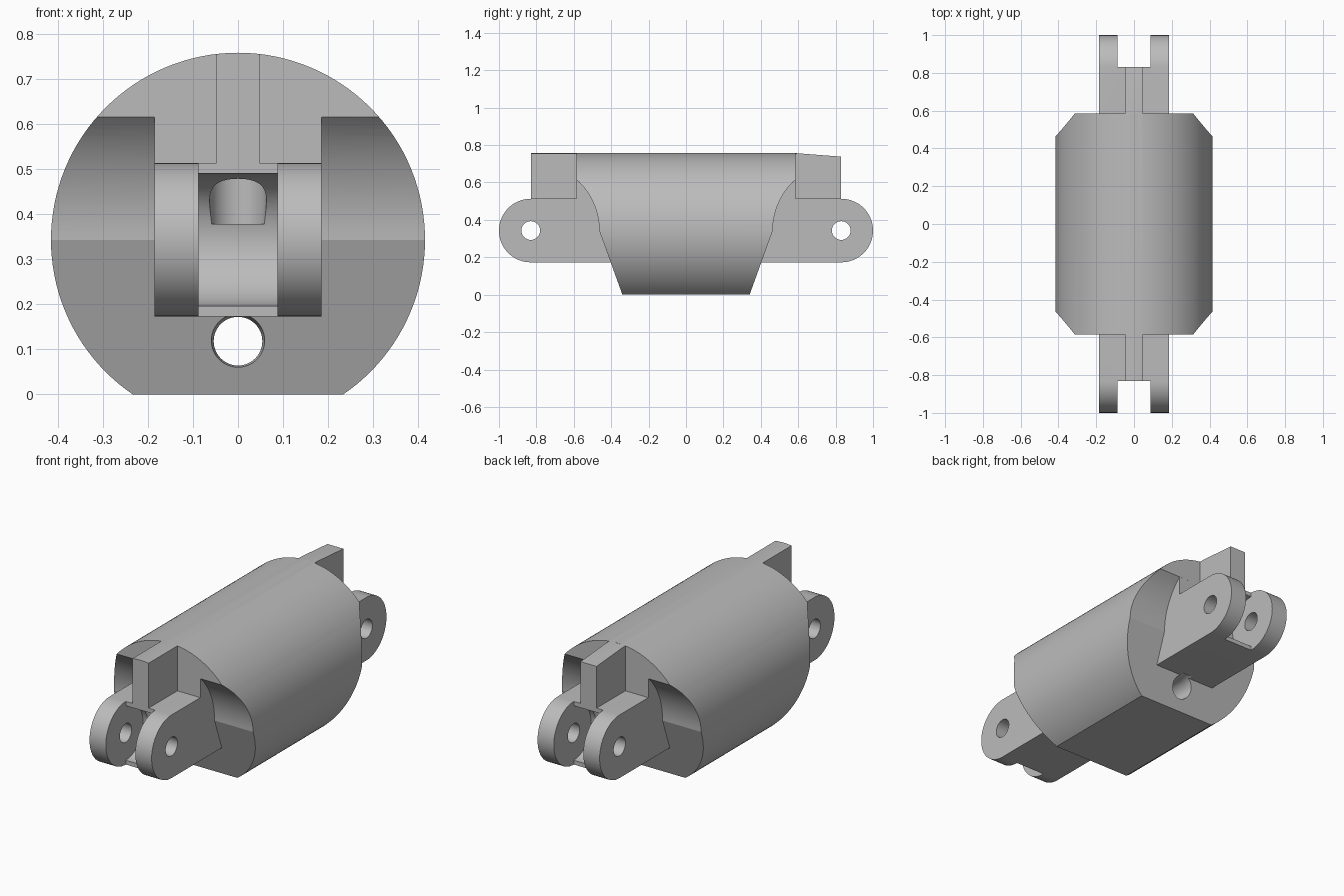
import bpy, bmesh
from math import cos, sin, pi, radians
from mathutils import Matrix

cube = bpy.data.objects.get("Cube")
if cube:
    bpy.data.objects.remove(cube, do_unlink=True)

AXIS_Z = 0.343      # height of the barrel axis and the pins
PIN_Y = 0.83        # distance of each pin from the centre
END_Y = 0.585       # flat end of the barrel
BARREL_R = 0.415

gray = bpy.data.materials.new("plain_gray")
gray.use_nodes = True
gray.diffuse_color = (0.5, 0.5, 0.5, 1)
gray.node_tree.nodes["Principled BSDF"].inputs["Base Color"].default_value = (0.5, 0.5, 0.5, 1)


def finish(name, bm):
    bmesh.ops.recalc_face_normals(bm, faces=bm.faces)
    mesh = bpy.data.meshes.new(name)
    bm.to_mesh(mesh)
    bm.free()
    mesh.materials.append(gray)
    obj = bpy.data.objects.new(name, mesh)
    bpy.context.collection.objects.link(obj)
    return obj


def prism(name, profile, half_width):
    """Extrude a (y, z) outline along x."""
    bm = bmesh.new()
    face = bm.faces.new([bm.verts.new((-half_width, y, z)) for y, z in profile])
    out = bmesh.ops.extrude_face_region(bm, geom=[face])
    moved = [v for v in out["geom"] if isinstance(v, bmesh.types.BMVert)]
    bmesh.ops.translate(bm, verts=moved, vec=(2 * half_width, 0, 0))
    return finish(name, bm)


def cylinder(name, centre, axis, r1, r2, length, segments=48):
    turn = {"X": Matrix.Rotation(pi / 2, 4, "Y"),
            "Y": Matrix.Rotation(-pi / 2, 4, "X"),
            "Z": Matrix.Identity(4)}[axis]
    bm = bmesh.new()
    bmesh.ops.create_cone(bm, cap_ends=True, segments=segments, radius1=r1, radius2=r2,
                          depth=length, matrix=Matrix.Translation(centre) @ turn)
    return finish(name, bm)


def arc(radius, start, end, steps):
    """Points around the pin, angles in degrees."""
    angles = [radians(start + (end - start) * i / steps) for i in range(steps + 1)]
    return [(PIN_Y + radius * cos(a), AXIS_Z + radius * sin(a)) for a in angles]


def both_ends(half):
    return half + [(-y, z) for y, z in reversed(half)]


def combine(target, tool, operation):
    mod = target.modifiers.new("cut", "BOOLEAN")
    mod.operation, mod.solver, mod.object = operation, "EXACT", tool
    bpy.context.view_layer.objects.active = target
    bpy.ops.object.modifier_apply(modifier=mod.name)
    bpy.data.objects.remove(tool, do_unlink=True)


# Barrel outline: sloped lower ends and scooped clearance around each pin
body = prism("coupling_body", both_ends(
    [(0.34, 0), *arc(0.366, 180, 132, 16), (END_Y, 0.9)]), 0.5)

# Rounded lugs joined through the barrel
tongue = prism("lugs", both_ends(
    [*arc(0.17, -90, 90, 32), (END_Y, 0.513), (END_Y, 0.8)]), 0.185)
combine(body, tongue, "UNION")

# Upright fins above the lugs, the rear one with a sloping top
fin = prism("fins", [(-PIN_Y, 0.503), (PIN_Y, 0.503), (PIN_Y, 0.738),
                     (END_Y, 0.757), (END_Y - 0.02, 0.85), (-PIN_Y, 0.85)], 0.048)
combine(body, fin, "UNION")

# Round the whole part to the barrel radius
barrel = cylinder("barrel", (0, 0, AXIS_Z), "Y", BARREL_R, BARREL_R, 2.2, 128)
combine(body, barrel, "INTERSECT")

for side in (-1, 1):
    # Fork gap with a curved back wall
    gap_half = [*arc(0.147, 90, 270, 32), (PIN_Y, 0.1), (1.1, 0.1), (1.1, 0.6), (PIN_Y, 0.6)]
    gap = prism("fork_gap", [(side * y, z) for y, z in gap_half], 0.088)
    combine(body, gap, "DIFFERENCE")
    # Pin hole and the blind pocket behind the gap
    pin = cylinder("pin_hole", (0, side * PIN_Y, AXIS_Z), "X", 0.05, 0.05, 0.6)
    combine(body, pin, "DIFFERENCE")
    pocket = cylinder("pocket", (0, side * 0.71, 0.434), "Z", 0.063, 0.063, 0.112)
    combine(body, pocket, "DIFFERENCE")

# Lower through hole with slightly flared mouths
combine(body, cylinder("tunnel", (0, 0, 0.118), "Y", 0.054, 0.054, 1.2), "DIFFERENCE")
for side in (-1, 1):
    near, far = (0.066, 0.05) if side < 0 else (0.05, 0.066)
    flare = cylinder("flare", (0, side * 0.375, 0.116), "Y", near, far, 0.1)
    combine(body, flare, "DIFFERENCE")

bpy.ops.object.select_all(action="DESELECT")
body.select_set(True)
bpy.context.view_layer.objects.active = body
bpy.ops.object.shade_smooth_by_angle(angle=radians(15))
